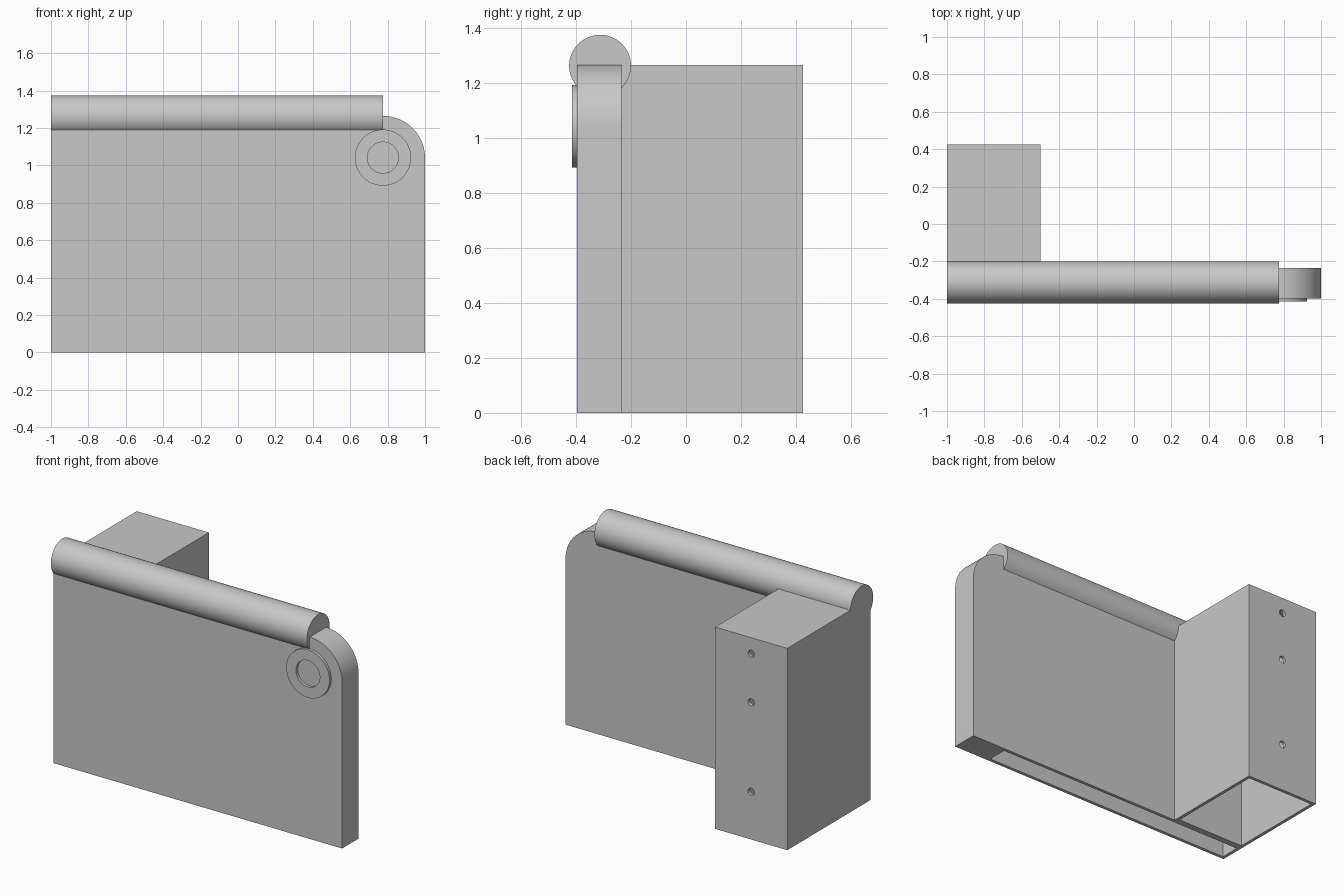
import bpy
import bmesh
import math
from mathutils import Matrix, Vector

if "Cube" in bpy.data.objects:
    bpy.data.objects.remove(bpy.data.objects["Cube"], do_unlink=True)

grey = bpy.data.materials.new("plain grey")
grey.use_nodes = True
COLOUR = (0.58, 0.58, 0.58, 1)
grey.diffuse_color = COLOUR
grey.node_tree.nodes["Principled BSDF"].inputs["Base Color"].default_value = COLOUR

HEIGHT = 1.265
WALL = 0.02
FRONT, BACK = -0.397, -0.235   # panel faces
HINGE_X, HINGE_Z = 0.775, 1.042


def make(name, bm):
    bmesh.ops.recalc_face_normals(bm, faces=bm.faces)
    mesh = bpy.data.meshes.new(name)
    bm.to_mesh(mesh)
    bm.free()
    mesh.materials.append(grey)
    obj = bpy.data.objects.new(name, mesh)
    bpy.context.collection.objects.link(obj)
    return obj


def extrude_y(name, outline, y0, y1):
    bm = bmesh.new()
    face = bm.faces.new([bm.verts.new((x, y0, z)) for x, z in outline])
    new = bmesh.ops.extrude_face_region(bm, geom=[face])["geom"]
    verts = [v for v in new if isinstance(v, bmesh.types.BMVert)]
    bmesh.ops.translate(bm, verts=verts, vec=(0, y1 - y0, 0))
    return make(name, bm)


def box(name, x0, x1, y0, y1, z0, z1):
    return extrude_y(name, [(x0, z0), (x1, z0), (x1, z1), (x0, z1)], y0, y1)


def cylinder(name, radius, start, end, sides):
    start, end = Vector(start), Vector(end)
    turn = (end - start).to_track_quat("Z", "Y").to_matrix().to_4x4()
    bm = bmesh.new()
    bmesh.ops.create_cone(bm, cap_ends=True, segments=sides, radius1=radius,
                          radius2=radius, depth=(end - start).length,
                          matrix=Matrix.Translation((start + end) / 2) @ turn)
    return make(name, bm)


def select(obj):
    bpy.ops.object.select_all(action="DESELECT")
    obj.select_set(True)
    bpy.context.view_layer.objects.active = obj


def cut(obj, cutter):
    cutter.hide_render = True
    mod = obj.modifiers.new("cut", "BOOLEAN")
    mod.operation = "DIFFERENCE"
    mod.solver = "EXACT"
    mod.object = cutter
    select(obj)
    bpy.ops.object.modifier_apply(modifier=mod.name)
    bpy.data.objects.remove(cutter, do_unlink=True)


# Front panel with one rounded top corner, hollow and open below
radius = 1 - HINGE_X
corner = [(HINGE_X + radius * math.cos(a), HEIGHT - radius + radius * math.sin(a))
          for a in (math.pi / 2 * i / 24 for i in range(25))]
panel = extrude_y("front_panel", [(-1, 0), (1, 0)] + corner + [(-1, HEIGHT)], FRONT, BACK)
cut(panel, box("panel_cavity", -1 + WALL, HINGE_X - WALL,
               FRONT + WALL, BACK - WALL, -0.1, HEIGHT - WALL))

# Rear mounting box, hollow and open below, with screw holes in its back wall
rear = box("rear_box", -1, -0.5, BACK, 0.425, 0, HEIGHT)
cut(rear, box("box_cavity", -1 + WALL, -0.5 - WALL,
              BACK + WALL, 0.425 - WALL, -0.1, HEIGHT - WALL))
for z in (0.30, 0.86, 1.165):
    cut(rear, cylinder("screw_hole", 0.022, (-0.75, 0.36, z), (-0.75, 0.5, z), 24))

# Round rail along the top edge
rail = cylinder("top_rail", 0.1125, (-1, -0.3125, 1.2625), (HINGE_X, -0.3125, 1.2625), 64)

# Raised ring on the front
ring = cylinder("front_ring", 0.15, (HINGE_X, FRONT, HINGE_Z), (HINGE_X, -0.415, HINGE_Z), 64)
cut(ring, cylinder("ring_hole", 0.083, (HINGE_X, -0.3, HINGE_Z), (HINGE_X, -0.5, HINGE_Z), 48))

for part in (panel, rear, rail, ring):
    select(part)
    bpy.ops.object.shade_smooth_by_angle(angle=math.radians(30))
